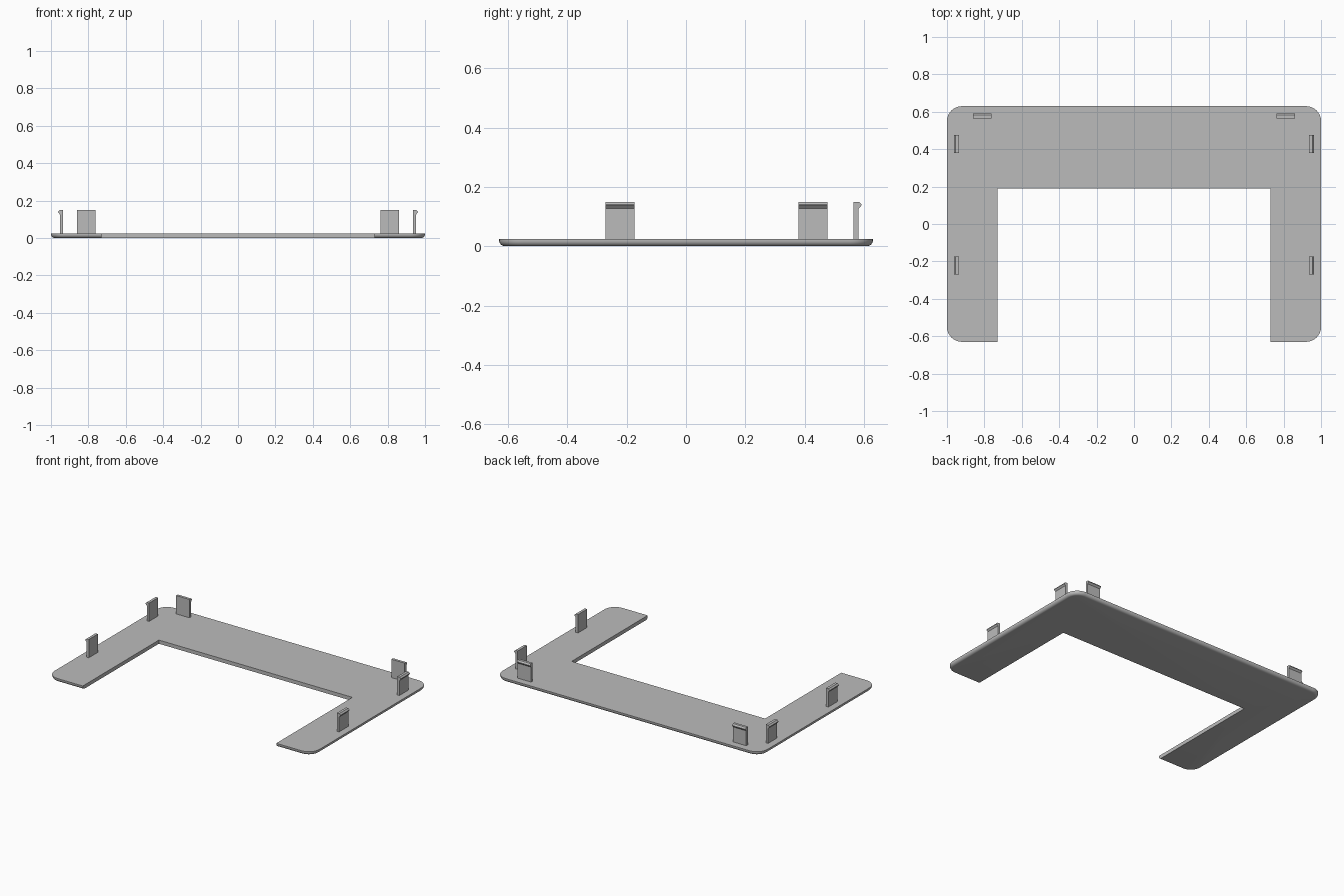
import bpy, bmesh, math

if "Cube" in bpy.data.objects:
    bpy.data.objects.remove(bpy.data.objects["Cube"])

HX, HY, TOP = 1.0, 0.63, 0.025      # plate half sizes and thickness
NX, NY = 0.73, 0.19                 # notch half width and depth line
CORNER, FILLET = 0.08, 0.02         # corner radius, bottom edge rounding

grey = bpy.data.materials.new("light_grey")
grey.diffuse_color = (0.5, 0.5, 0.5, 1)
grey.use_nodes = True
grey.node_tree.nodes["Principled BSDF"].inputs["Base Color"].default_value = grey.diffuse_color


def add_object(name, bm):
    bmesh.ops.recalc_face_normals(bm, faces=bm.faces)
    mesh = bpy.data.meshes.new(name)
    bm.to_mesh(mesh)
    bm.free()
    mesh.materials.append(grey)
    obj = bpy.data.objects.new(name, mesh)
    bpy.context.collection.objects.link(obj)
    return obj


def loft(rings):
    """Skin a stack of matching rings and cap both ends."""
    bm = bmesh.new()
    loops = [[bm.verts.new(p) for p in ring] for ring in rings]
    n = len(loops[0])
    for a, b in zip(loops, loops[1:]):
        for i in range(n):
            j = (i + 1) % n
            bm.faces.new((a[i], a[j], b[j], b[i]))
    bm.faces.new(loops[0][::-1])
    bm.faces.new(loops[-1])
    return bm


def u_outline(inset, z, steps=8):
    """U outline whose outer border is pulled in; the notch stays put."""
    pts = []
    r = CORNER - inset
    for k, (sx, sy) in enumerate([(1, -1), (1, 1), (-1, 1), (-1, -1)]):
        for s in range(steps + 1):
            a = math.pi / 2 * (k - 1 + s / steps)
            pts.append((sx * (HX - CORNER) + r * math.cos(a),
                        sy * (HY - CORNER) + r * math.sin(a), z))
    front = -HY + inset
    pts += [(-NX, front, z), (-NX, NY, z), (NX, NY, z), (NX, front, z)]
    return pts


# U-shaped base plate with rounded lower outer edge
rings = []
for i in range(7):
    a = math.pi / 2 * i / 6
    rings.append(u_outline(FILLET * (1 - math.sin(a)), FILLET * (1 - math.cos(a))))
rings.append(u_outline(0, TOP))
plate = add_object("base_plate", loft(rings))
bpy.context.view_layer.objects.active = plate
plate.select_set(True)
bpy.ops.object.shade_smooth_by_angle(angle=math.radians(30))

# Snap clips: (distance outward, height) profile with a hook on the outer side
CLIP = [(0, 0.02), (0.017, 0.02), (0.017, 0.127), (0.027, 0.138),
        (0.027, 0.141), (0.018, 0.15), (0, 0.15)]


def side_clip(name, side, y0):
    add_object(name, loft([[(side * (0.936 + d), y, z) for d, z in CLIP]
                           for y in (y0, y0 + 0.098)]))


def back_clip(name, x0):
    add_object(name, loft([[(x, 0.565 + d, z) for d, z in CLIP]
                           for x in (x0, x0 + 0.1)]))


for side, label in ((-1, "left"), (1, "right")):
    side_clip(f"{label}_front_clip", side, -0.271)
    side_clip(f"{label}_rear_clip", side, 0.379)
    back_clip(f"back_{label}_clip", side * 0.812 - 0.05)
